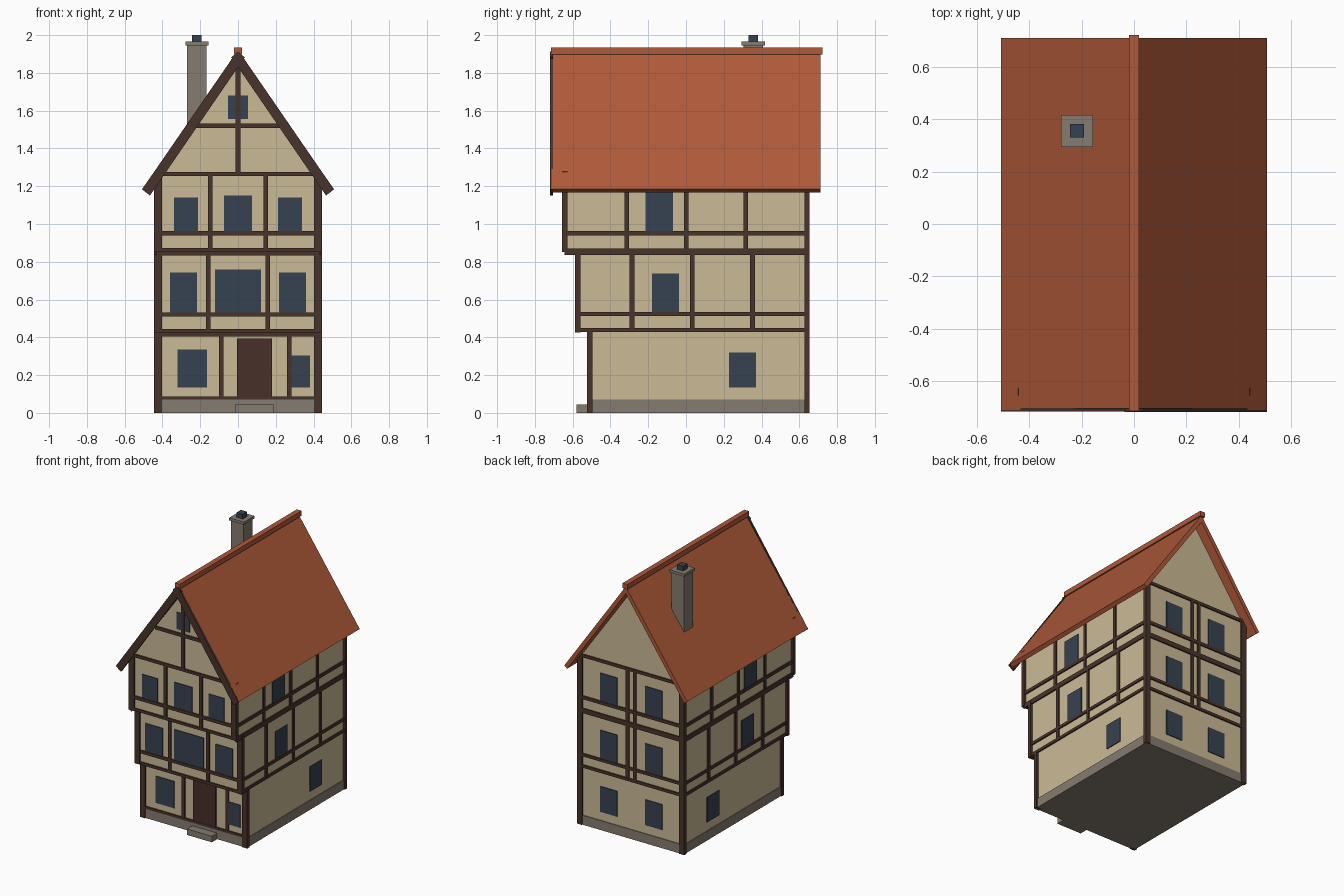
import bpy, bmesh

if "Cube" in bpy.data.objects:
    bpy.data.objects.remove(bpy.data.objects["Cube"])


def material(name, rgb):
    m = bpy.data.materials.new(name)
    m.diffuse_color = (*rgb, 1.0)
    m.use_nodes = True
    m.node_tree.nodes["Principled BSDF"].inputs["Base Color"].default_value = m.diffuse_color
    return m


PLASTER = material("plaster", (0.60, 0.49, 0.30))
TIMBER = material("dark timber", (0.066, 0.033, 0.024))
ROOF = material("roof tile", (0.43, 0.10, 0.041))
GLASS = material("window glass", (0.037, 0.054, 0.082))
STONE = material("grey stone", (0.235, 0.20, 0.16))
DOOR = material("door wood", (0.066, 0.029, 0.023))


def finish(name, bm, mat):
    bmesh.ops.recalc_face_normals(bm, faces=bm.faces)
    me = bpy.data.meshes.new(name)
    bm.to_mesh(me)
    bm.free()
    me.materials.append(mat)
    ob = bpy.data.objects.new(name, me)
    bpy.context.collection.objects.link(ob)
    return ob


def prism(name, profiles, y0, y1, mat):
    """Extrude x-z profiles along y."""
    bm = bmesh.new()
    for pts in profiles:
        f = bm.faces.new([bm.verts.new((x, y0, z)) for x, z in pts])
        r = bmesh.ops.extrude_face_region(bm, geom=[f])
        vs = [v for v in r["geom"] if isinstance(v, bmesh.types.BMVert)]
        bmesh.ops.translate(bm, verts=vs, vec=(0, y1 - y0, 0))
    return finish(name, bm, mat)


def boxes(name, spans, mat):
    """One object from boxes given as (x0, x1, y0, y1, z0, z1)."""
    bm = bmesh.new()
    for x0, x1, y0, y1, z0, z1 in spans:
        for v in bmesh.ops.create_cube(bm, size=1)["verts"]:
            v.co = (x0 if v.co.x < 0 else x1, y0 if v.co.y < 0 else y1,
                    z0 if v.co.z < 0 else z1)
    return finish(name, bm, mat)


W, BACK = 0.43, 0.643             # half width and rear wall plane
FRONT = (-0.512, -0.575, -0.643)  # jettied front wall of each storey
BASE = (0.0, 0.425, 0.852, 1.275)


def front(s, rects, d):
    return [(a, b, FRONT[s] - d, FRONT[s] + 0.001, z0, z1) for a, b, z0, z1 in rects]


def back(rects, d):
    return [(a, b, BACK - 0.001, BACK + d, z0, z1) for a, b, z0, z1 in rects]


def sides(rects, d):
    return [(min(k * W, k * (W + d)), max(k * W, k * (W + d)), a, b, z0, z1)
            for a, b, z0, z1 in rects for k in (-1, 1)]


def upright(centres, z0, z1):
    return [(c - 0.0125, c + 0.0125, z0, z1) for c in centres]


# Storey bodies, the top one carrying the gables
boxes("ground_floor_walls", [(-W, W, FRONT[0], BACK, 0.07, 0.43)], PLASTER)
boxes("middle_floor_walls", [(-W, W, FRONT[1], BACK, 0.43, 0.86)], PLASTER)
prism("upper_floor_and_gables", [[(-W, 0.86), (W, 0.86), (W, 1.24), (0, 1.85), (-W, 1.24)]],
      FRONT[2], BACK, PLASTER)

# Stone base and doorstep
boxes("stone_plinth", [(-W - 0.006, W + 0.006, FRONT[0] - 0.006, BACK + 0.006, 0, 0.07)], STONE)
boxes("doorstep", [(-0.015, 0.19, -0.58, -0.5, 0, 0.045)], STONE)

# Corner posts of every storey
posts = []
for s in range(3):
    for k in (-1, 1):
        xa, xb = sorted((k * 0.402, k * 0.444))
        posts.append((xa, xb, FRONT[s] - 0.013, FRONT[s] + 0.016, BASE[s], BASE[s + 1] + 0.004))
        posts.append((xa, xb, 0.628, 0.655, BASE[s], BASE[s + 1]))
boxes("corner_posts", posts, TIMBER)

# Front timber framing: storey, rails (z0, z1), uprights
T = 0.010
frame = []
for s, rails, centres in (
        (0, [(0.07, 0.088), (0.405, 0.43)], (-0.088, 0.272)),
        (1, [(0.425, 0.445), (0.51, 0.532), (0.832, 0.855)], (-0.158, 0.158)),
        (2, [(0.852, 0.872), (0.94, 0.964), (1.253, 1.275)], (-0.147, 0.147))):
    frame += front(s, [(-0.43, 0.43, a, b) for a, b in rails], T)
    frame += front(s, upright(centres, rails[0][0], rails[-1][1]), T - 0.001)
frame += front(2, [(-0.23, 0.23, 1.507, 1.531)], T)
frame += front(2, upright([0], 1.27, 1.85), T + 0.001)
boxes("front_framing", frame, TIMBER)

# Side and rear framing
beams = [(0.428, 0.449), (0.513, 0.534), (0.836, 0.871), (0.94, 0.964), (1.24, 1.262)]
side = []
for s, zs in ((1, beams[:3]), (2, beams[2:])):
    side += sides([(FRONT[s], BACK, a, b) for a, b in zs], T)
side += sides(upright((-0.286, 0.033, 0.352), 0.44, 0.85), T - 0.001)
side += sides(upright((-0.313, 0.002, 0.317), 0.86, 1.25), T - 0.001)
boxes("side_framing", side, TIMBER)
rear = back([(-0.43, 0.43, a, b) for a, b in beams[:4] + [(1.253, 1.275)]], T)
rear += back(upright((-0.029, 0.029), 0.44, 1.26), T - 0.001)
boxes("rear_framing", rear, TIMBER)

# Windows as thin plates
G = 0.006
panes = front(0, [(-0.32, -0.165, 0.135, 0.335), (0.28, 0.38, 0.135, 0.303)], G)
panes += front(1, [(-0.36, -0.217, 0.532, 0.742), (-0.122, 0.122, 0.532, 0.76),
                   (0.217, 0.36, 0.532, 0.742)], G)
panes += front(2, [(-0.34, -0.212, 0.964, 1.14), (-0.075, 0.075, 0.964, 1.152),
                   (0.212, 0.34, 0.964, 1.14), (-0.053, 0.053, 1.555, 1.68)], G)
boxes("front_windows", panes, GLASS)
boxes("side_windows", sides([(0.228, 0.37, 0.135, 0.32), (-0.18, -0.037, 0.534, 0.737),
                             (-0.215, -0.07, 0.964, 1.168)], G), GLASS)
boxes("rear_windows", back([(c - 0.07, c + 0.07, a, b) for c in (-0.185, 0.185)
                            for a, b in ((0.135, 0.325), (0.534, 0.745), (0.964, 1.172))], G), GLASS)

# Front door
boxes("front_door", front(0, [(-0.006, 0.18, 0.07, 0.393)], 0.008), DOOR)

# Roof shell, ridge cap and crossing barge boards
prism("roof", [[(0, 1.91), (0.508, 1.185), (0.484, 1.167), (0, 1.858),
                (-0.484, 1.167), (-0.508, 1.185)]], -0.711, 0.712, ROOF)
boxes("ridge_cap", [(-0.02, 0.02, -0.716, 0.722, 1.897, 1.934)], ROOF)
for k, n in ((-1, "left"), (1, "right")):
    prism(n + "_barge_board", [[(k * x, z) for x, z in (
        (0.508, 1.183), (0.466, 1.151), (-0.036, 1.883), (0.006, 1.913))]],
        -0.718 - 0.001 * k, -0.703, TIMBER)

# Chimney
cx, cy = -0.218, 0.356
for name, r, z0, z1, mat in (("chimney_shaft", 0.052, 1.4, 1.95, STONE),
                             ("chimney_cap", 0.061, 1.945, 1.965, STONE),
                             ("chimney_flue", 0.026, 1.96, 2.0, GLASS)):
    boxes(name, [(cx - r, cx + r, cy - r, cy + r, z0, z1)], mat)
